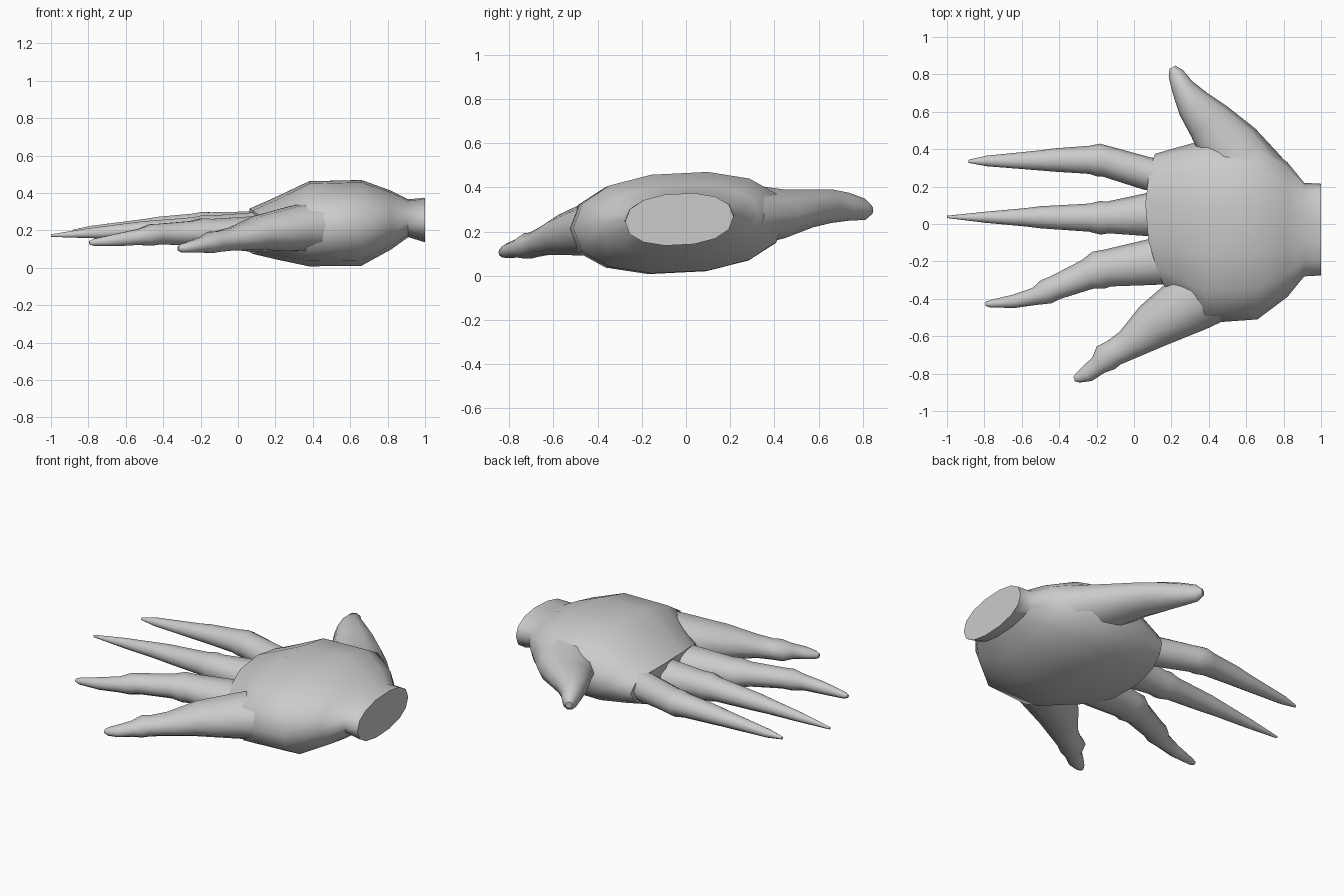
import bpy, bmesh, math
from mathutils import Vector


def spow(v, e):
    return math.copysign(abs(v) ** e, v)


def skin(name, rings):
    """Bridge a list of equal-length point rings and cap both ends."""
    bm = bmesh.new()
    vr = [[bm.verts.new(p) for p in r] for r in rings]
    n = len(vr[0])
    for a, b in zip(vr, vr[1:]):
        for i in range(n):
            j = (i + 1) % n
            bm.faces.new((a[i], a[j], b[j], b[i]))
    bm.faces.new(vr[0])
    bm.faces.new(vr[-1])
    bmesh.ops.recalc_face_normals(bm, faces=bm.faces)
    me = bpy.data.meshes.new(name)
    bm.to_mesh(me)
    bm.free()
    ob = bpy.data.objects.new(name, me)
    bpy.context.collection.objects.link(ob)
    bpy.ops.object.select_all(action='DESELECT')
    ob.select_set(True)
    bpy.context.view_layer.objects.active = ob
    bpy.ops.object.shade_smooth_by_angle(angle=math.radians(50))
    return ob


def palm(sections, n=14, power=0.88, tilt=0.05):
    rings = []
    for x, yc, ry, zc, rz, bow in sections:
        ring = []
        for i in range(n):
            t = 2 * math.pi * i / n
            dy = ry * spow(math.cos(t), power)
            y = yc + dy
            z = zc + rz * spow(math.sin(t), power) + tilt * dy
            ring.append((x + bow * (y - 0.08) ** 2, y, z))
        rings.append(ring)
    return skin("palm", rings)


def finger(name, path, n=10):
    """Path rows: x, y, z, half width, half height."""
    pts = [Vector(p[:3]) for p in path]
    rings = []
    for i, (x, y, z, w, h) in enumerate(path):
        d = pts[min(i + 1, len(pts) - 1)] - pts[max(i - 1, 0)]
        side = Vector((-d.y, d.x, 0)).normalized()
        ring = []
        for k in range(n):
            t = 2 * math.pi * k / n
            ring.append(pts[i] + side * w * math.cos(t) + Vector((0, 0, h * math.sin(t))))
        rings.append(ring)
    return skin(name, rings)


# Palm with flared wrist: x, centre y, half width, centre z, half height, bow
palm([
    (1.00, -0.03, 0.245, 0.255, 0.118, 0),
    (0.91, -0.03, 0.250, 0.265, 0.100, 0),
    (0.82, -0.03, 0.360, 0.255, 0.155, 0),
    (0.66, -0.03, 0.480, 0.240, 0.228, 0),
    (0.38, -0.04, 0.490, 0.235, 0.226, 0),
    (0.20, -0.01, 0.420, 0.210, 0.165, 0.3),
    (0.06, 0.01, 0.365, 0.195, 0.118, 0.6),
])

# Long tapering fingers with knuckle swellings
finger("index_finger", [
    (0.20, 0.25, 0.22, 0.09, 0.09),
    (0.07, 0.27, 0.22, 0.088, 0.085),
    (-0.15, 0.335, 0.225, 0.083, 0.075),
    (-0.19, 0.342, 0.225, 0.088, 0.078),
    (-0.24, 0.343, 0.225, 0.075, 0.068),
    (-0.43, 0.342, 0.22, 0.062, 0.055),
    (-0.50, 0.340, 0.215, 0.054, 0.048),
    (-0.79, 0.337, 0.20, 0.028, 0.025),
    (-0.885, 0.335, 0.195, 0.008, 0.008),
])
finger("middle_finger", [
    (0.20, 0.05, 0.20, 0.12, 0.10),
    (0.07, 0.05, 0.20, 0.115, 0.10),
    (-0.14, 0.035, 0.205, 0.085, 0.078),
    (-0.18, 0.033, 0.205, 0.090, 0.082),
    (-0.24, 0.034, 0.205, 0.075, 0.068),
    (-0.50, 0.036, 0.20, 0.059, 0.052),
    (-0.58, 0.036, 0.197, 0.049, 0.045),
    (-0.80, 0.036, 0.185, 0.029, 0.028),
    (-1.00, 0.038, 0.172, 0.006, 0.007),
])
finger("ring_finger", [
    (0.22, -0.19, 0.18, 0.13, 0.10),
    (0.08, -0.205, 0.18, 0.122, 0.10),
    (-0.14, -0.235, 0.185, 0.100, 0.080),
    (-0.19, -0.247, 0.185, 0.104, 0.083),
    (-0.25, -0.27, 0.185, 0.082, 0.068),
    (-0.42, -0.34, 0.180, 0.066, 0.058),
    (-0.47, -0.362, 0.175, 0.068, 0.060),
    (-0.53, -0.387, 0.165, 0.047, 0.045),
    (-0.64, -0.413, 0.150, 0.036, 0.036),
    (-0.77, -0.427, 0.136, 0.020, 0.020),
    (-0.795, -0.428, 0.135, 0.010, 0.010),
])

# Short outer digits blending into the palm sides
finger("little_finger", [
    (0.52, -0.30, 0.23, 0.18, 0.15),
    (0.30, -0.42, 0.21, 0.165, 0.125),
    (0.10, -0.545, 0.185, 0.125, 0.095),
    (-0.03, -0.645, 0.155, 0.083, 0.065),
    (-0.11, -0.69, 0.14, 0.072, 0.058),
    (-0.15, -0.715, 0.135, 0.078, 0.060),
    (-0.19, -0.755, 0.125, 0.052, 0.044),
    (-0.25, -0.80, 0.113, 0.046, 0.034),
    (-0.30, -0.823, 0.105, 0.027, 0.024),
    (-0.32, -0.83, 0.103, 0.012, 0.012),
])
finger("thumb", [
    (0.60, 0.25, 0.27, 0.22, 0.15),
    (0.51, 0.42, 0.28, 0.165, 0.115),
    (0.40, 0.55, 0.305, 0.125, 0.090),
    (0.32, 0.64, 0.315, 0.095, 0.080),
    (0.26, 0.73, 0.312, 0.062, 0.066),
    (0.223, 0.805, 0.300, 0.042, 0.050),
    (0.205, 0.838, 0.297, 0.018, 0.020),
])
